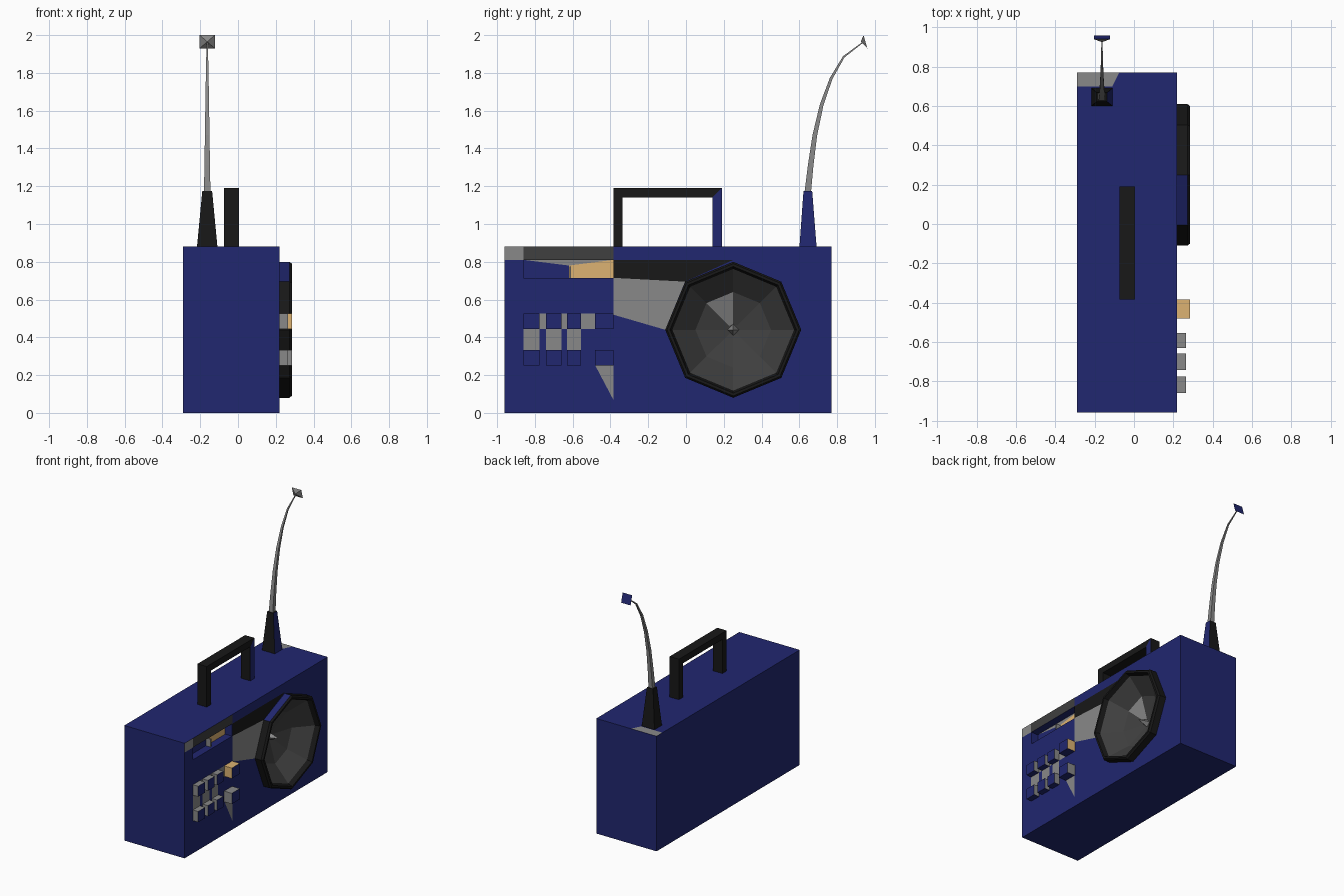
import bpy, bmesh
from math import cos, sin, pi
from mathutils import Vector

if "Cube" in bpy.data.objects:
    bpy.data.objects.remove(bpy.data.objects["Cube"])


def material(name, r, g, b):
    m = bpy.data.materials.new(name)
    m.diffuse_color = (r, g, b, 1)
    m.use_nodes = True
    m.node_tree.nodes["Principled BSDF"].inputs["Base Color"].default_value = m.diffuse_color
    return m


BLUE = material("blue", .015, .02, .16)
BLACK = material("black", .009, .009, .009)
DARK = material("dark_grey", .05, .05, .05)
GREY = material("mid_grey", .25, .25, .25)
TAN = material("tan", .72, .45, .17)


def build(name, verts, faces, mats, slots=None, recalc=True):
    me = bpy.data.meshes.new(name)
    me.from_pydata([tuple(v) for v in verts], [], faces)
    for m in mats:
        me.materials.append(m)
    for i, s in (slots or {}).items():
        me.polygons[i].material_index = s
    if recalc:
        bm = bmesh.new()
        bm.from_mesh(me)
        bmesh.ops.recalc_face_normals(bm, faces=bm.faces)
        bm.to_mesh(me)
        bm.free()
    ob = bpy.data.objects.new(name, me)
    bpy.context.collection.objects.link(ob)
    return ob


def loft(name, rings, mats, slots=None, start=True, end=True):
    """Skin equal-sized rings; side face index = ring * sides + side."""
    n = len(rings[0])
    verts = [v for r in rings for v in r]
    faces = [(i * n + j, i * n + (j + 1) % n, (i + 1) * n + (j + 1) % n, (i + 1) * n + j)
             for i in range(len(rings) - 1) for j in range(n)]
    if start:
        faces.append(tuple(range(n)))
    if end:
        faces.append(tuple(range(len(verts) - n, len(verts))))
    return build(name, verts, faces, mats, slots)


def extrude_x(name, yz, x0, x1, mats, slots=None):
    return loft(name, [[(x, y, z) for y, z in yz] for x in (x0, x1)], mats, slots)


def rect(y0, y1, z0, z1):
    return [(y0, z0), (y1, z0), (y1, z1), (y0, z1)]


def panel(name, yz, x, mat):
    """Flat inlay facing +x."""
    area = sum(a[0] * b[1] - b[0] * a[1] for a, b in zip(yz, yz[1:] + yz[:1]))
    pts = yz if area > 0 else yz[::-1]
    return build(name, [(x, y, z) for y, z in pts], [tuple(range(len(pts)))], [mat], recalc=False)


def octagon(r):
    return [(.25 + r * cos(pi / 2 + k * pi / 4), .44 + r * sin(pi / 2 + k * pi / 4)) for k in range(8)]


# Case, with the speaker well and dial slot cut out of its face
body = extrude_x("case", rect(-.96, .77, 0, .88), -.29, .22, [BLUE])
for cutter in (extrude_x("well_cutter", octagon(.345), .07, .4, [BLUE]),
               extrude_x("slot_cutter", rect(-.86, -.385, .715, .81), .16, .4, [BLUE])):
    cutter.hide_render = True
    mod = body.modifiers.new("cut", 'BOOLEAN')
    mod.object = cutter
    mod.solver = 'EXACT'
    bpy.context.view_layer.objects.active = body
    bpy.ops.object.modifier_apply(modifier=mod.name)
    bpy.data.objects.remove(cutter)

# Speaker rim and cone
profile = [(.36, .22), (.36, .272), (.35, .285), (.335, .285), (.322, .25), (.2, .14), (.03, .09)]
slots = {i * 8 + j: 1 for i in (4, 5) for j in range(8)}
slots.update({0: 2, 40: 3, 48: 1})
loft("speaker", [[(x, y, z) for y, z in octagon(r)] for r, x in profile],
     [BLACK, DARK, BLUE, GREY], slots, start=False)
spike = [(.09, y, z) for y, z in octagon(.03)[::2]] + [(.17, .25, .44)]
build("speaker_spike", spike, [(0, 1, 2, 3)] + [(i, (i + 1) % 4, 4) for i in range(4)], [GREY])

# Dial back plate and needle
panel("dial_plate", [(-.62, .78), (-.62, .715), (-.385, .715), (-.385, .81)], .1615, TAN)
panel("dial_shade", [(-.86, .81), (-.62, .78), (-.385, .81)], .1615, GREY)
extrude_x("dial_needle", rect(-.618, -.608, .715, .775), .16, .2, [GREY])

# Coloured areas of the front face
F = .2212
panel("trim_end", rect(-.96, -.86, .81, .88), F, GREY)
panel("trim_strip", rect(-.86, -.385, .81, .88), F, DARK)
panel("black_band", [(-.385, .81), (-.385, .715), (-.005, .695), (.25, .81)], F, BLACK)
panel("grey_band", [(-.385, .715), (-.385, .52), (-.11, .44), (-.005, .695)], F, GREY)
panel("grey_corner", [(-.48, .25), (-.385, .07), (-.385, .25)], F, GREY)

# Buttons in two rows, blue caps on grey sides
columns = [(-.86, -.775, .265), (-.742, -.66, .265), (-.63, -.555, .265), (-.482, -.385, .285)]
for row, (z0, z1) in (("upper", (.445, .525)), ("lower", (.25, .332))):
    for k, (y0, y1, x1) in enumerate(columns):
        side = TAN if row == "upper" and k == 3 else GREY
        extrude_x(f"button_{row}_{k + 1}", rect(y0, y1, z0, z1), .21, x1, [side, BLUE], {5: 1, 0: 1})
for k in range(3):
    panel(f"button_gap_{k + 1}", rect(columns[k][1], columns[k + 1][0], .445, .525), F, GREY)
    panel(f"button_bridge_{k + 1}", rect(*columns[k][:2], .332, .445), F, GREY)

# Carrying handle
extrude_x("handle", [(-.385, .87), (-.335, .87), (-.335, 1.14), (.14, 1.14),
                     (.14, .87), (.19, .87), (.19, 1.19), (-.385, 1.19)], -.073, .005, [BLACK])
panel("handle_leg_face", [(.14, .88), (.19, .88), (.19, 1.19), (.14, 1.14)], .0062, BLUE)

# Antenna socket and the patch of case beside it
AX = -.163


def square(hx, y0, y1, z):
    return [(AX + hx, y0, z), (AX + hx, y1, z), (AX - hx, y1, z), (AX - hx, y0, z)]


loft("antenna_socket", [square(.055, .6, .692, .87), square(.026, .622, .668, 1.175)], [BLACK, BLUE], {0: 1})
build("top_patch", [(-.29, .7, .8812), (-.11, .7, .8812), (-.075, .77, .8812), (-.29, .77, .8812)],
      [(0, 1, 2, 3)], [GREY], recalc=False)

# Bent tapering antenna rod
path = [(.645, 1.17), (.66, 1.31), (.682, 1.47), (.718, 1.63), (.768, 1.77), (.835, 1.885), (.938, 1.963)]
rings = []
for i, p in enumerate(path):
    t = (Vector(path[min(i + 1, 6)]) - Vector(path[max(i - 1, 0)])).normalized()
    w = .017 - .0024 * i
    n = Vector((t.y, -t.x)) * w
    rings.append([(AX + s * w, p[0] + k * n.x, p[1] + k * n.y) for s, k in ((1, 1), (1, -1), (-1, -1), (-1, 1))])
loft("antenna_rod", rings, [GREY])

# Pyramid tip
tip = [(AX + s * .04, y, z) for s, y, z in ((-1, .94, 2), (1, .94, 2), (1, .96, 1.93), (-1, .96, 1.93))]
build("antenna_tip", tip + [(AX, .925, 1.965)],
      [(0, 1, 2, 3)] + [(i, (i + 1) % 4, 4) for i in range(4)], [GREY, BLUE], {0: 1})
